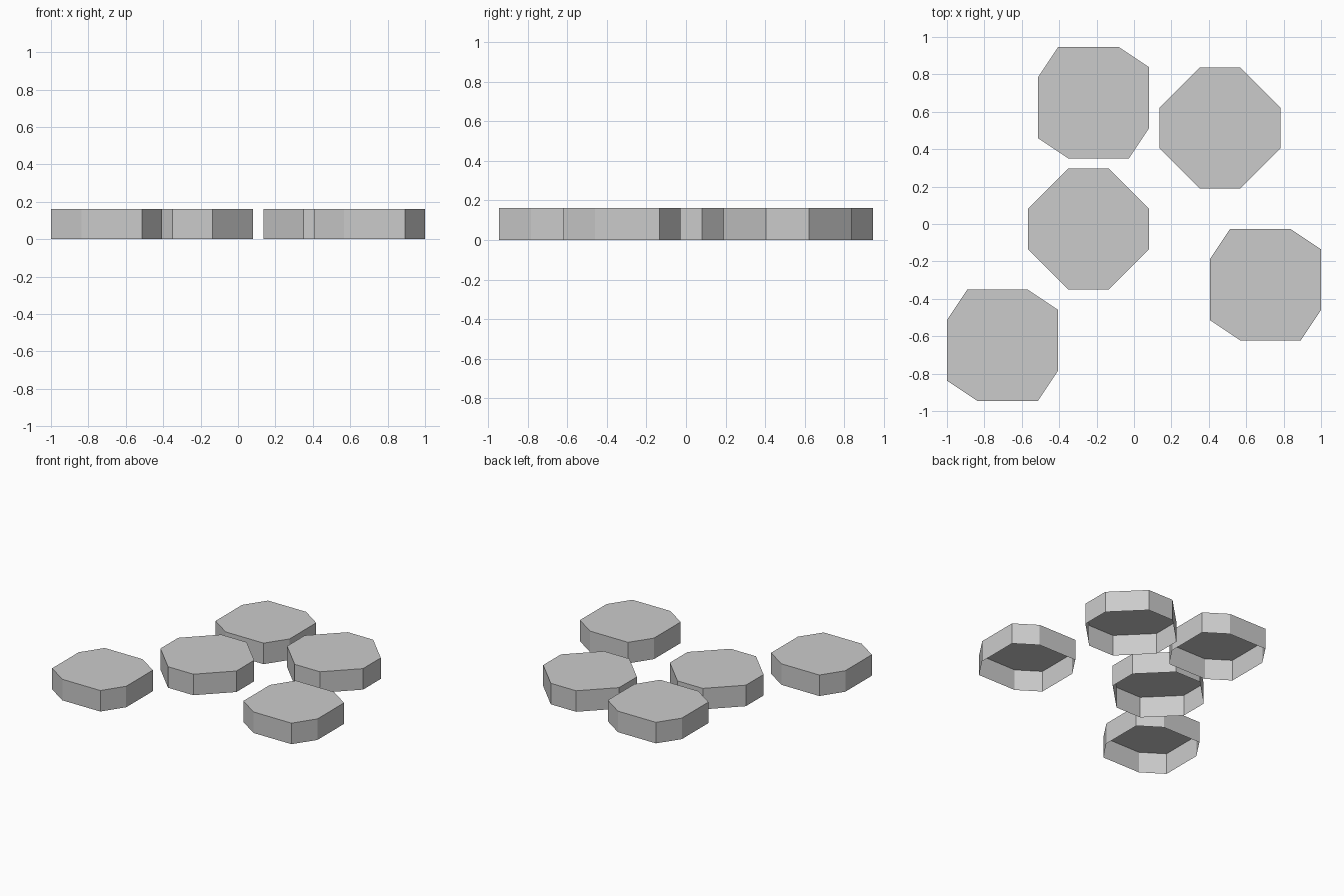
import bpy, bmesh

if "Cube" in bpy.data.objects:
    bpy.data.objects.remove(bpy.data.objects["Cube"])

U = 2 / 37          # modelling grid step
HEIGHT = 3 * U

# one quarter of each eight-sided outline, in grid steps
REGULAR = [(6, -2), (6, 2)]
TURNED = [(5.5, -2.5), (5.5, 3.5)]

# outline and centre of every stone, in grid steps
STONES = [
    (REGULAR, (-4.5, -0.5)),
    (REGULAR, (8.5, 9.5)),
    (TURNED, (-4, 12)),
    (TURNED, (13, -6)),
    (TURNED, (-13, -12)),
]


def stepping_stone(name, quarter, centre):
    # repeat the quarter outline four times by 90 degree turns
    outline, part = [], quarter
    for _ in range(4):
        outline += part
        part = [(-y, x) for x, y in part]

    bm = bmesh.new()
    low = [bm.verts.new((x * U, y * U, 0)) for x, y in outline]
    high = [bm.verts.new((x * U, y * U, HEIGHT)) for x, y in outline]
    # flat top and side walls, open underneath
    bm.faces.new(high)
    n = len(outline)
    for i in range(n):
        j = (i + 1) % n
        bm.faces.new((low[i], low[j], high[j], high[i]))

    mesh = bpy.data.meshes.new(name)
    bm.to_mesh(mesh)
    bm.free()
    obj = bpy.data.objects.new(name, mesh)
    obj.location = (centre[0] * U, centre[1] * U, 0)
    bpy.context.collection.objects.link(obj)


for k, (quarter, centre) in enumerate(STONES, 1):
    stepping_stone(f"stepping_stone_{k}", quarter, centre)
